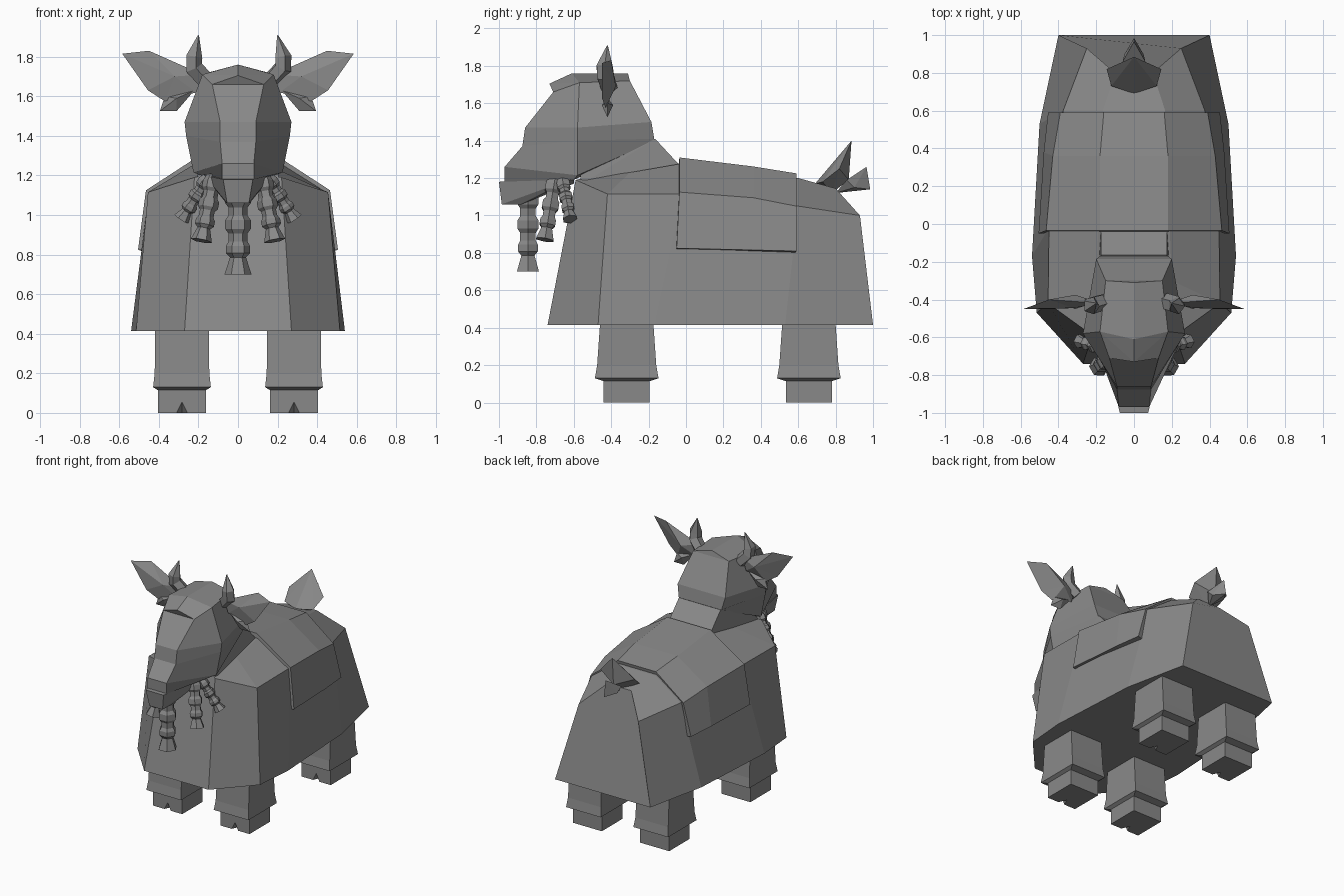
import bpy, bmesh, math
from mathutils import Vector

if "Cube" in bpy.data.objects:
    bpy.data.objects.remove(bpy.data.objects["Cube"])

grey = bpy.data.materials.new("stone_grey")
grey.diffuse_color = (0.25, 0.25, 0.25, 1)
grey.use_nodes = True
grey.node_tree.nodes["Principled BSDF"].inputs["Base Color"].default_value = grey.diffuse_color


def finish(bm, name):
    bmesh.ops.recalc_face_normals(bm, faces=bm.faces)
    me = bpy.data.meshes.new(name)
    bm.to_mesh(me)
    bm.free()
    me.materials.append(grey)
    ob = bpy.data.objects.new(name, me)
    bpy.context.collection.objects.link(ob)
    return ob


def mirror(points):
    return [(-x, y, z) for x, y, z in points]


def hull(name, points):
    bm = bmesh.new()
    for p in points:
        bm.verts.new(p)
    r = bmesh.ops.convex_hull(bm, input=bm.verts)
    loose = [v for v in bm.verts if not v.link_faces]
    bmesh.ops.delete(bm, geom=loose, context='VERTS')
    bmesh.ops.dissolve_limit(bm, angle_limit=0.02, verts=bm.verts, edges=bm.edges)
    return finish(bm, name)


def loft(name, rings, closed=True, caps=True):
    bm = bmesh.new()
    rows = [[bm.verts.new(p) for p in r] for r in rings]
    n = len(rows[0])
    for a, b in zip(rows, rows[1:]):
        for i in range(n if closed else n - 1):
            j = (i + 1) % n
            bm.faces.new((a[i], a[j], b[j], b[i]))
    if caps:
        bm.faces.new(rows[0])
        bm.faces.new(rows[-1])
    return finish(bm, name)


def both(half):
    """Full ring from a half outline that never touches x = 0."""
    return half + mirror(half)[::-1]


def tube(name, path, radii, sides=6, turn=0.0):
    """Faceted tube along a path of points."""
    rings = []
    for i, (p, r) in enumerate(zip(path, radii)):
        d = (Vector(path[min(i + 1, len(path) - 1)]) - Vector(path[max(i - 1, 0)])).normalized()
        u = Vector((1, 0, 0))
        u = (u - d * u.dot(d)).normalized()
        w = d.cross(u)
        rings.append([Vector(p) + r * (u * math.cos(turn + 2 * math.pi * k / sides)
                      + w * math.sin(turn + 2 * math.pi * k / sides)) for k in range(sides)])
    return loft(name, rings)


# Body: cross-sections front to back, each ridge, shoulder, hem
body = [
    [(.17, -.55, 1.20), (.22, -.59, 1.19), (.27, -.74, .415)],
    [(.20, -.30, 1.23), (.455, -.42, 1.115), (.515, -.47, .415)],
    [(.19, -.04, 1.275), (.45, -.02, 1.115), (.54, -.17, .415)],
    [(.165, .60, 1.20), (.375, .60, 1.05), (.50, .53, .415)],
    [(.10, .80, 1.145), (.25, .93, 1.00), (.40, 1.0, .415)],
]
loft("body", [both(s) for s in body])

# Saddle blanket draped over the back
blanket = [
    [(.18, -.035, 1.31), (.465, -.035, 1.125), (.505, -.05, .825)],
    [(.18, .36, 1.262), (.43, .36, 1.095), (.478, .38, .815)],
    [(.16, .59, 1.225), (.39, .59, 1.05), (.455, .59, .81)],
]
cloth = loft("saddle_blanket", [both(s[::-1]) for s in blanket], closed=False, caps=False)
mod = cloth.modifiers.new("thickness", 'SOLIDIFY')
mod.thickness = .035
mod.offset = -1 if cloth.data.polygons[2].normal.z > 0 else 1


# Legs with a flared cuff and notched hooves
def box_ring(cx, cy, hx, hy, z):
    return [(cx - hx, cy - hy, z), (cx + hx, cy - hy, z), (cx + hx, cy + hy, z), (cx - hx, cy + hy, z)]


def hoof(name, cx, cy, hx, hy, h):
    bm = bmesh.new()
    lo = [bm.verts.new(p) for p in box_ring(cx, cy, hx, hy, 0)]
    hi = [bm.verts.new(p) for p in box_ring(cx, cy, hx, hy, h)]
    f = cy - hy
    nl, nt, nr, nb = [bm.verts.new(p) for p in
                      ((cx - .027, f, 0), (cx, f, .055), (cx + .027, f, 0), (cx, f + .06, 0))]
    for vs in ((lo[0], nl, nt, nr, lo[1], hi[1], hi[0]), (lo[0], nl, nb, nr, lo[1], lo[2], lo[3]),
               (nl, nt, nb), (nt, nr, nb), hi):
        bm.faces.new(vs)
    for i in (1, 2, 3):
        j = (i + 1) % 4
        bm.faces.new((lo[i], lo[j], hi[j], hi[i]))
    finish(bm, name)


for side, sx in (("left", -1), ("right", 1)):
    for end, cy in (("front", -.317), ("back", .657)):
        cx = .283 * sx
        loft(f"{end}_{side}_leg", [box_ring(cx, cy, .135, .142, .43), box_ring(cx, cy, .138, .158, .2),
                                   box_ring(cx, cy, .146, .17, .13), box_ring(cx, cy, .122, .125, .115)])
        hoof(f"{end}_{side}_hoof", cx, cy, .122, .123, .116)

# Neck
neck = [(.175, -.165, 1.41), (.175, -.04, 1.275), (.18, -.06, 1.2),
        (.20, -.56, 1.24), (.21, -.57, 1.16)]
hull("neck", neck + mirror(neck))

# Head: stacked levels, each crown/nose, cheek, nape
head = [
    [(.08, -.97, 1.18), (.16, -.60, 1.19), (.15, -.19, 1.39)],
    [(.08, -.97, 1.26), (.225, -.58, 1.215), (.165, -.175, 1.395)],
    [(.09, -.875, 1.37), (.262, -.58, 1.40), (.18, -.17, 1.41)],
    [(.09, -.86, 1.47), (.27, -.58, 1.47), (.20, -.185, 1.50)],
    [(.13, -.71, 1.66), (.18, -.57, 1.71), (.15, -.30, 1.72)],
]
loft("head", [both(s) for s in head])
crown = [(.13, -.71, 1.66), (.18, -.57, 1.71), (.15, -.30, 1.72)]
hull("crown", crown + mirror(crown) + [(0, -.73, 1.705), (0, -.61, 1.76), (0, -.31, 1.76)])

# Chin and lower jaw
chin = [(.075, -1.0, 1.18), (.10, -.86, 1.19), (.17, -.60, 1.20),
        (.055, -.985, 1.06), (.06, -.88, 1.06), (.10, -.60, 1.17)]
hull("chin", chin + mirror(chin))

# Horns, ears and ear tufts
for side, sx in (("left", -1), ("right", 1)):
    def pts(points):
        return [(x * sx, y, z) for x, y, z in points]

    tube(f"{side}_horn", pts([(.165, -.41, 1.68), (.225, -.43, 1.745), (.225, -.435, 1.80), (.20, -.42, 1.908)]),
         [.045, .048, .045, .003], 5)
    rim = pts([(.18, -.42, 1.71), (.45, -.40, 1.83), (.585, -.45, 1.815),
               (.455, -.45, 1.63), (.37, -.43, 1.575), (.21, -.42, 1.62)])
    bm = bmesh.new()
    ring = [bm.verts.new(p) for p in rim]
    for tip in pts([(.32, -.445, 1.70), (.31, -.375, 1.69)]):
        c = bm.verts.new(tip)
        for i in range(6):
            bm.faces.new((ring[i], ring[(i + 1) % 6], c))
    finish(bm, f"{side}_ear")
    hull(f"{side}_ear_tuft", pts([(.37, -.42, 1.60), (.395, -.42, 1.525), (.31, -.42, 1.525), (.22, -.42, 1.63),
                                  (.31, -.45, 1.59), (.31, -.39, 1.59)]))

# Beard braids: beaded tubes with a flared end
BEADS = [(0, .7), (.10, .95), (.2, .95), (.25, .7), (.34, .7), (.39, .95), (.49, .95),
         (.54, .7), (.63, .7), (.68, .9), (.76, .9), (.81, .6), (1, 1)]


def braid(name, a, b, r):
    a, b = Vector(a), Vector(b)
    tube(name, [a.lerp(b, t) for t, _ in BEADS], [r * k for _, k in BEADS])


braid("chin_braid", (0, -.845, 1.15), (0, -.845, .70), .068)
for side, sx in (("left", -1), ("right", 1)):
    braid(f"{side}_jaw_braid", (.12 * sx, -.70, 1.20), (.185 * sx, -.755, .87), .054)
    braid(f"{side}_cheek_braid", (.15 * sx, -.66, 1.19), (.285 * sx, -.62, .98), .042)

# Tail: upturned leaf with a smaller tuft behind
leaf = [(.12, .73, 1.18), (.145, .82, 1.25)]
hull("tail", leaf + mirror(leaf) + [(0, .69, 1.17), (0, .885, 1.40), (0, .87, 1.19), (0, .78, 1.12)])
tuft = [(.06, .86, 1.19), (.05, .90, 1.15)]
hull("tail_tuft", tuft + mirror(tuft) + [(0, .965, 1.26), (0, .985, 1.14), (0, .80, 1.12)])
